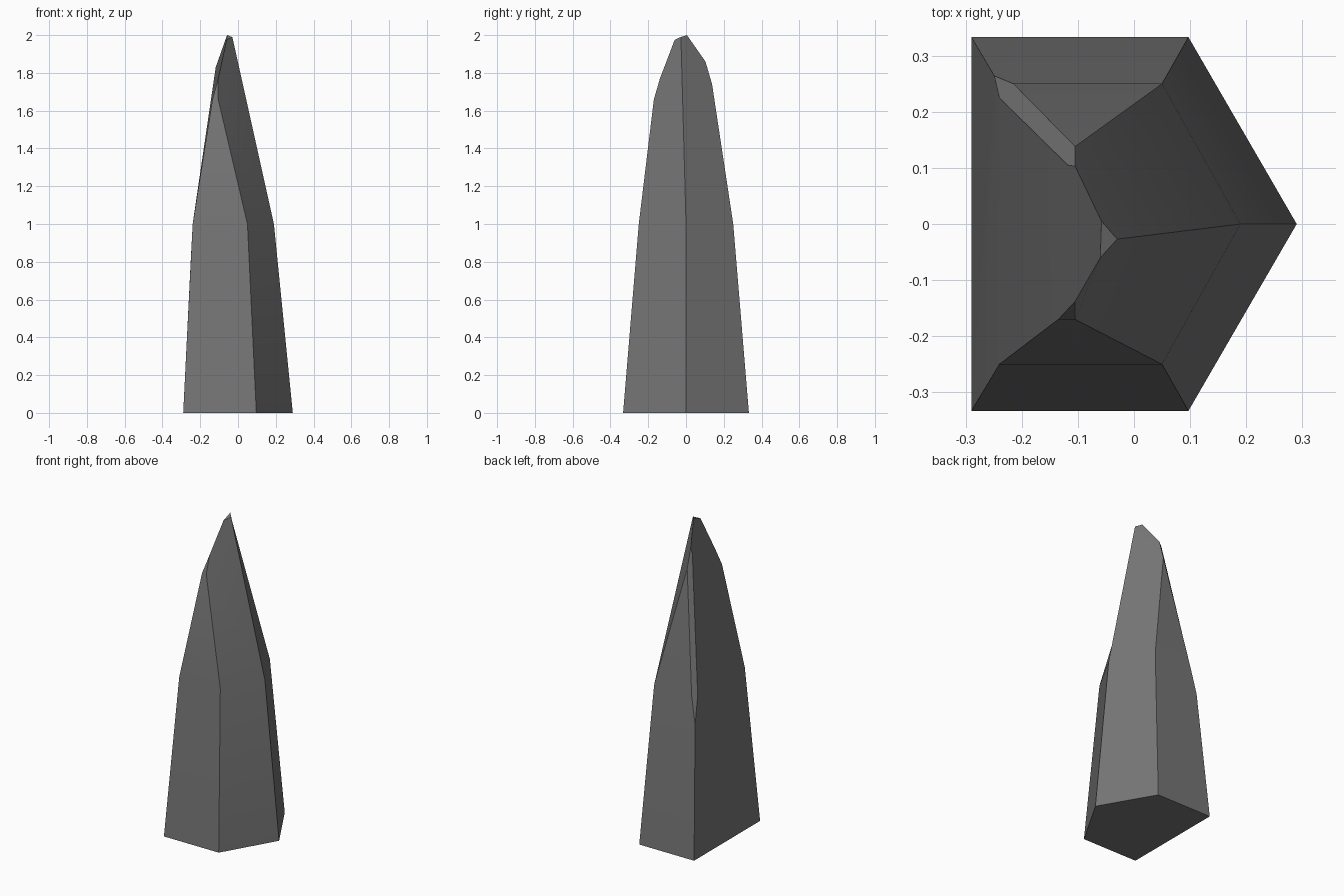
import bpy

# Corner rings: ground pentagon, mid-height ring, chipped tip
base = [(-.29, -.333, 0), (.097, -.333, 0), (.29, 0, 0), (.097, .333, 0), (-.29, .333, 0)]   # 0-4
mid = [(-.24, -.25, 1), (.05, -.25, 1), (.19, 0, 1), (.05, .25, 1),                          # 5-8
       (-.215, .25, 1), (-.24, .225, 1), (-.249, .264, .83)]                                # 9-11
tip = [(-.135, -.17, 1.66), (-.105, -.17, 1.66), (-.105, -.138, 1.77),                       # 12-14
       (-.06, -.06, 1.975), (-.03, -.027, 1.99), (-.058, .005, 2),                           # 15-17
       (-.105, .103, 1.86), (-.118, .105, 1.83), (-.105, .138, 1.74)]                        # 18-20

faces = [
    (4, 3, 2, 1, 0),                                    # underside
    (0, 1, 6, 5), (1, 2, 7, 6), (2, 3, 8, 7),           # lower sides
    (3, 4, 11, 9, 8), (4, 0, 5, 10, 11),
    (5, 6, 13, 12),                                     # upper front
    (6, 7, 16, 15, 14, 13),                             # upper right front
    (7, 8, 20, 18, 17, 16),                             # upper right back
    (8, 9, 20),                                         # upper back
    (10, 5, 12, 14, 15, 17, 18, 19),                    # upper left
    (12, 13, 14), (15, 16, 17),                         # small chips
    (11, 10, 19, 18, 20, 9),                            # corner chip
]

mesh = bpy.data.meshes.new("stone_shard")
mesh.from_pydata(base + mid + tip, [], faces)
mesh.update()
shard = bpy.data.objects.new("stone_shard", mesh)
bpy.context.collection.objects.link(shard)

# Dark grey stone
stone = bpy.data.materials.new("dark grey stone")
stone.diffuse_color = (.18, .18, .18, 1)
mesh.materials.append(stone)

# Soft shading over gentle bends, crisp facet edges
bpy.context.view_layer.objects.active = shard
shard.select_set(True)
bpy.ops.object.shade_smooth_by_angle(angle=.3)
